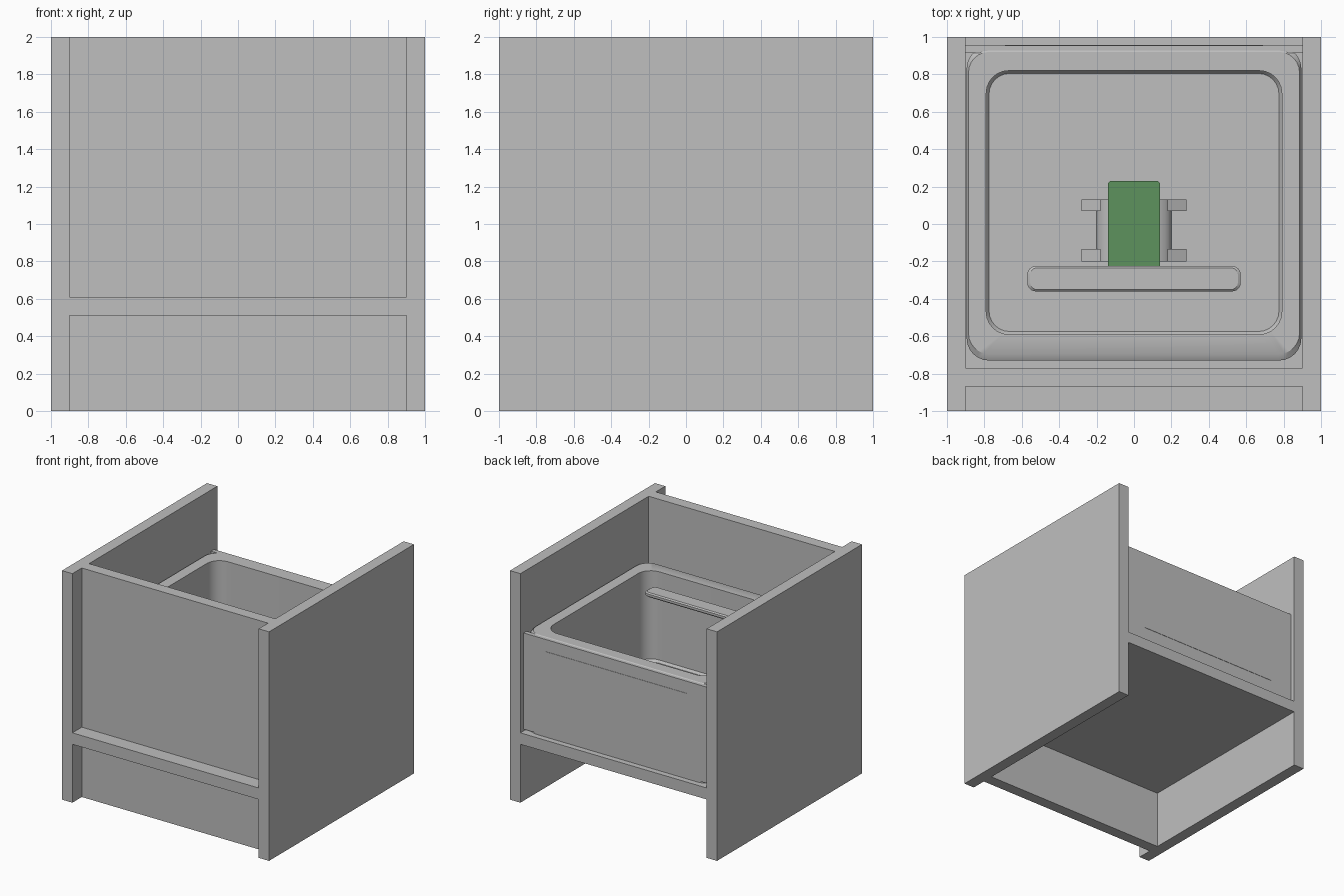
import bpy, bmesh, math

cube = bpy.data.objects.get("Cube")
if cube:
    bpy.data.objects.remove(cube, do_unlink=True)


def material(name, rgb):
    m = bpy.data.materials.new(name)
    m.use_nodes = True
    m.diffuse_color = (*rgb, 1)
    m.node_tree.nodes["Principled BSDF"].inputs["Base Color"].default_value = (*rgb, 1)
    return m


GREY = material("light_grey", (0.52, 0.52, 0.52))
GREEN = material("leaf_green", (0.11, 0.29, 0.11))


def finish(name, bm, mat, smooth=False):
    bmesh.ops.recalc_face_normals(bm, faces=bm.faces)
    mesh = bpy.data.meshes.new(name)
    bm.to_mesh(mesh)
    bm.free()
    mesh.materials.append(mat)
    obj = bpy.data.objects.new(name, mesh)
    bpy.context.collection.objects.link(obj)
    if smooth:
        bpy.ops.object.select_all(action="DESELECT")
        obj.select_set(True)
        bpy.context.view_layer.objects.active = obj
        bpy.ops.object.shade_smooth_by_angle(angle=math.radians(30))
    return obj


def box(name, x, y, z, mat=GREY):
    bm = bmesh.new()
    bmesh.ops.create_cube(bm, size=1)
    for v in bm.verts:
        for i, (lo, hi) in enumerate((x, y, z)):
            v.co[i] = lo if v.co[i] < 0 else hi
    return finish(name, bm, mat)


def rounded(x, y0, y1, r, z, steps=6):
    """Rounded rectangle, symmetric in x, as a list of points."""
    pts = []
    corners = ((x - r, y1 - r), (r - x, y1 - r), (r - x, y0 + r), (x - r, y0 + r))
    for k, (cx, cy) in enumerate(corners):
        for s in range(steps + 1):
            a = math.pi / 2 * (k + s / steps)
            pts.append((cx + r * math.cos(a), cy + r * math.sin(a), z))
    return pts


def loft(name, loops, mat=GREY):
    """Skin a stack of matching loops and cap both ends."""
    bm = bmesh.new()
    rings = [[bm.verts.new(p) for p in loop] for loop in loops]
    for a, b in zip(rings, rings[1:]):
        for i in range(len(a)):
            j = (i + 1) % len(a)
            bm.faces.new((a[i], a[j], b[j], b[i]))
    bm.faces.new(rings[0])
    bm.faces.new(rings[-1])
    return finish(name, bm, mat, True)


def extrude_y(name, profile, y0, y1):
    return loft(name, [[(x, y, z) for x, z in profile] for y in (y0, y1)])


# Cabinet: two sides, shelf, recessed upper and lower front panels
SHELF = (0.51, 0.61)
for side, s in (("left", 1), ("right", -1)):
    box(side + "_side_panel", sorted((0.9 * s, s)), (-1, 1), (0, 2))
box("shelf", (-0.9, 0.9), (-1, 1), SHELF)
box("upper_front_panel", (-0.9, 0.9), (-0.87, -0.77), (SHELF[1], 2))
box("lower_front_panel", (-0.9, 0.9), (-0.87, -0.77), (0, SHELF[0]))

# Bin with a broad stepped rim, upright walls and a filleted floor
loft("bin", [
    rounded(0.895, -0.73, 0.95, 0.12, 0.61),
    rounded(0.895, -0.73, 0.95, 0.12, 1.45),
    rounded(0.885, -0.695, 0.92, 0.11, 1.47),
    rounded(0.79, -0.59, 0.82, 0.12, 1.47),
    rounded(0.79, -0.59, 0.82, 0.12, 0.70),
    rounded(0.775, -0.575, 0.805, 0.11, 0.68),
])

# Rear plate of the bin and its shallow raised field
box("bin_rear_plate", (-0.9, 0.9), (0.915, 0.955), (0.625, 1.465))
box("rear_plate_field", (-0.69, 0.69), (0.95, 0.958), (0.75, 1.36))

# Cross bar level with the rim
loft("cross_bar", [
    rounded(0.555, -0.35, -0.235, 0.035, 1.425),
    rounded(0.57, -0.36, -0.225, 0.045, 1.435),
    rounded(0.57, -0.36, -0.225, 0.045, 1.455),
    rounded(0.555, -0.35, -0.235, 0.035, 1.465),
])

# Saddle bracket on the bin floor, with two feet on each side
arch = [(0.2 * math.cos(a), 0.68 + 0.09 * math.sin(a))
        for a in (math.pi * i / 16 for i in range(17))]
extrude_y("saddle", arch, -0.2, 0.13)
for side, s in (("left", 1), ("right", -1)):
    foot = [(0.18 * s, 0.68), (0.28 * s, 0.68), (0.28 * s, 0.69), (0.18 * s, 0.74)]
    extrude_y(side + "_front_foot", foot, -0.2, -0.135)
    extrude_y(side + "_rear_foot", foot, 0.07, 0.13)

# Green block resting on the saddle
loft("green_block", [
    rounded(0.138, -0.24, 0.23, 0.012, z, 1) for z in (0.70, 0.80)
], GREEN)
